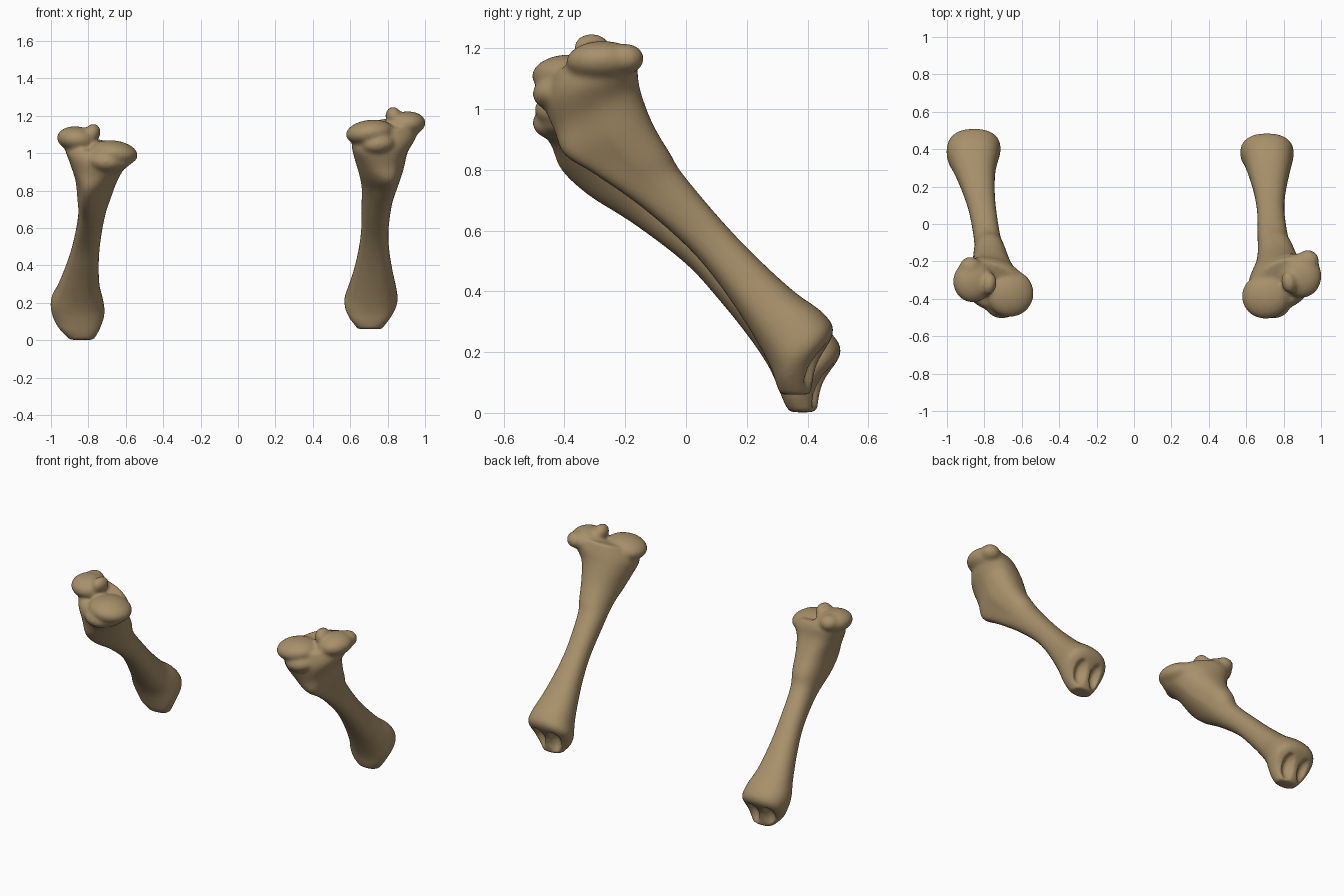
import bpy, bmesh, math
from mathutils import Vector, Matrix

if "Cube" in bpy.data.objects:
    bpy.data.objects.remove(bpy.data.objects["Cube"])

bone_tan = bpy.data.materials.new("bone_tan")
bone_tan.diffuse_color = (0.39, 0.28, 0.145, 1)
bone_tan.use_nodes = True
bone_tan.node_tree.nodes["Principled BSDF"].inputs["Base Color"].default_value = bone_tan.diffuse_color


def catmull(a, b, c, d, t):
    return [0.5 * (2*q + (r-p)*t + (2*p-5*q+4*r-s)*t*t + (3*q-p-3*r+s)*t**3)
            for p, q, r, s in zip(a, b, c, d)]


def add_ellipsoid(bm, centre, radii, tilt=0.0, turn=0.0):
    m = (Matrix.Translation(centre) @ Matrix.Rotation(turn, 4, 'Z')
         @ Matrix.Rotation(tilt, 4, 'Y') @ Matrix.Diagonal((*radii, 1)))
    bmesh.ops.create_uvsphere(bm, u_segments=32, v_segments=20, radius=1, matrix=m)


def add_shaft(bm, sections, side):
    """Loft through sections: front y,z, back y,z, left x, right x."""
    n, steps, rings = 32, 5, []
    last = len(sections) - 1
    for i in range(last):
        for j in range(steps + (i == last - 1)):
            t = j / steps
            yf, zf, yb, zb, x0, x1 = catmull(sections[max(i-1, 0)], sections[i],
                                             sections[i+1], sections[min(i+2, last)], t)
            pos = i + t
            slope = max(0, 1 - max(0, pos - 1) / 3.5)          # twisted plateau
            crest = math.exp(-((pos - 3.3) / 1.7) ** 2)        # front crest
            ring = []
            for k in range(n):
                ang = 2 * math.pi * k / n
                c, s = math.cos(ang), math.sin(ang)
                u = math.copysign(abs(c) ** 0.85, c)
                v = math.copysign(abs(s) ** 0.85, s)
                front = max(0, -v)
                dx = (x1 - x0) / 2 * u * (1 - 0.4 * crest * front)
                shift = side * 0.045 * crest * front ** 2
                f = (v + 1) / 2
                ring.append(bm.verts.new((
                    (x0 + x1) / 2 + dx + shift,
                    yf + (yb - yf) * f + side * 0.25 * slope * dx,
                    zf + (zb - zf) * f + side * 0.17 * slope * dx)))
            rings.append(ring)
    for a, b in zip(rings, rings[1:]):
        for k in range(n):
            bm.faces.new((a[k], a[(k+1) % n], b[(k+1) % n], b[k]))
    bm.faces.new(rings[0])
    bm.faces.new(rings[-1])


def to_object(bm, name):
    bmesh.ops.recalc_face_normals(bm, faces=bm.faces[:])
    me = bpy.data.meshes.new(name)
    bm.to_mesh(me)
    bm.free()
    ob = bpy.data.objects.new(name, me)
    bpy.context.collection.objects.link(ob)
    return ob


def build_bone(name, sections, side, lobes, grooves):
    bm = bmesh.new()
    add_shaft(bm, sections, side)
    for centre, radii in lobes:
        add_ellipsoid(bm, centre, radii, -side * 0.12, side * 0.15)
    bone = to_object(bm, name)
    bone.data.materials.append(bone_tan)

    # fuse shaft and knobs, carve joint grooves, then soften
    def fuse(size):
        r = bone.modifiers.new("fuse", 'REMESH')
        r.mode = 'VOXEL'
        r.voxel_size = size
        r.use_smooth_shade = True

    fuse(0.01)
    for i, (centre, radii) in enumerate(grooves):
        cb = bmesh.new()
        add_ellipsoid(cb, centre, radii)
        cutter = to_object(cb, f"{name}_groove_cutter_{i}")
        cutter.hide_render = True
        cutter.hide_viewport = False
        cutter.display_type = 'WIRE'
        b = bone.modifiers.new("groove", 'BOOLEAN')
        b.operation = 'DIFFERENCE'
        b.solver = 'EXACT'
        b.object = cutter
    fuse(0.009)
    s = bone.modifiers.new("soften", 'SMOOTH')
    s.factor = 0.5
    s.iterations = 8


# right-hand bone (stands slightly higher)
right_sections = [
    (-.44, 1.12, -.19, 1.19, .66, .93),
    (-.46, 1.03, -.17, 1.13, .61, .96),
    (-.43, .93, -.155, 1.06, .62, .91),
    (-.40, .85, -.11, .95, .645, .885),
    (-.30, .785, -.05, .85, .66, .855),
    (-.15, .68, -.01, .785, .66, .825),
    (.00, .55, .12, .63, .658, .805),
    (.10, .435, .235, .51, .642, .81),
    (.19, .305, .355, .40, .613, .83),
    (.25, .205, .45, .33, .585, .848),
    (.28, .145, .485, .265, .567, .853),
    (.295, .10, .43, .16, .59, .82),
    (.31, .06, .41, .06, .64, .77),
]
build_bone("right_shin_bone", right_sections, 1, [
    ((.705, -.385, 1.11), (.13, .122, .068)),      # inner condyle
    ((.895, -.275, 1.155), (.108, .12, .068)),     # outer condyle
    ((.93, -.20, 1.165), (.06, .062, .05)),        # rear outer knob
    ((.83, -.31, 1.20), (.042, .06, .048)),        # centre spine
    ((.75, -.43, 1.05), (.09, .075, .055)),        # front lip
], [
    ((.653, .465, .135), (.045, .085, .09)),
    ((.765, .465, .135), (.045, .085, .09)),
    ((.76, -.36, 1.235), (.03, .12, .06)),
])

# left-hand bone
left_sections = [
    (-.45, 1.00, -.21, 1.08, -.90, -.61),
    (-.47, .95, -.19, 1.04, -.925, -.56),
    (-.44, .88, -.17, .98, -.90, -.61),
    (-.41, .80, -.12, .89, -.87, -.65),
    (-.32, .715, -.06, .80, -.86, -.68),
    (-.17, .62, -.02, .71, -.855, -.71),
    (.00, .49, .12, .565, -.88, -.735),
    (.11, .37, .24, .45, -.915, -.744),
    (.21, .245, .37, .34, -.962, -.74),
    (.27, .155, .465, .275, -1.0, -.722),
    (.30, .09, .51, .20, -.995, -.713),
    (.32, .04, .45, .10, -.96, -.735),
    (.34, .002, .43, .002, -.90, -.77),
]
build_bone("left_shin_bone", left_sections, -1, [
    ((-.665, -.37, 1.00), (.13, .128, .068)),      # inner condyle
    ((-.86, -.305, 1.075), (.108, .115, .068)),    # outer condyle
    ((-.875, -.235, 1.09), (.06, .06, .05)),       # rear outer knob
    ((-.775, -.32, 1.11), (.04, .06, .048)),       # centre spine
    ((-.71, -.43, .955), (.09, .075, .055)),       # front lip
], [
    ((-.915, .485, .07), (.045, .085, .09)),
    ((-.80, .485, .07), (.045, .085, .09)),
    ((-.70, -.35, 1.125), (.03, .12, .05)),
])
